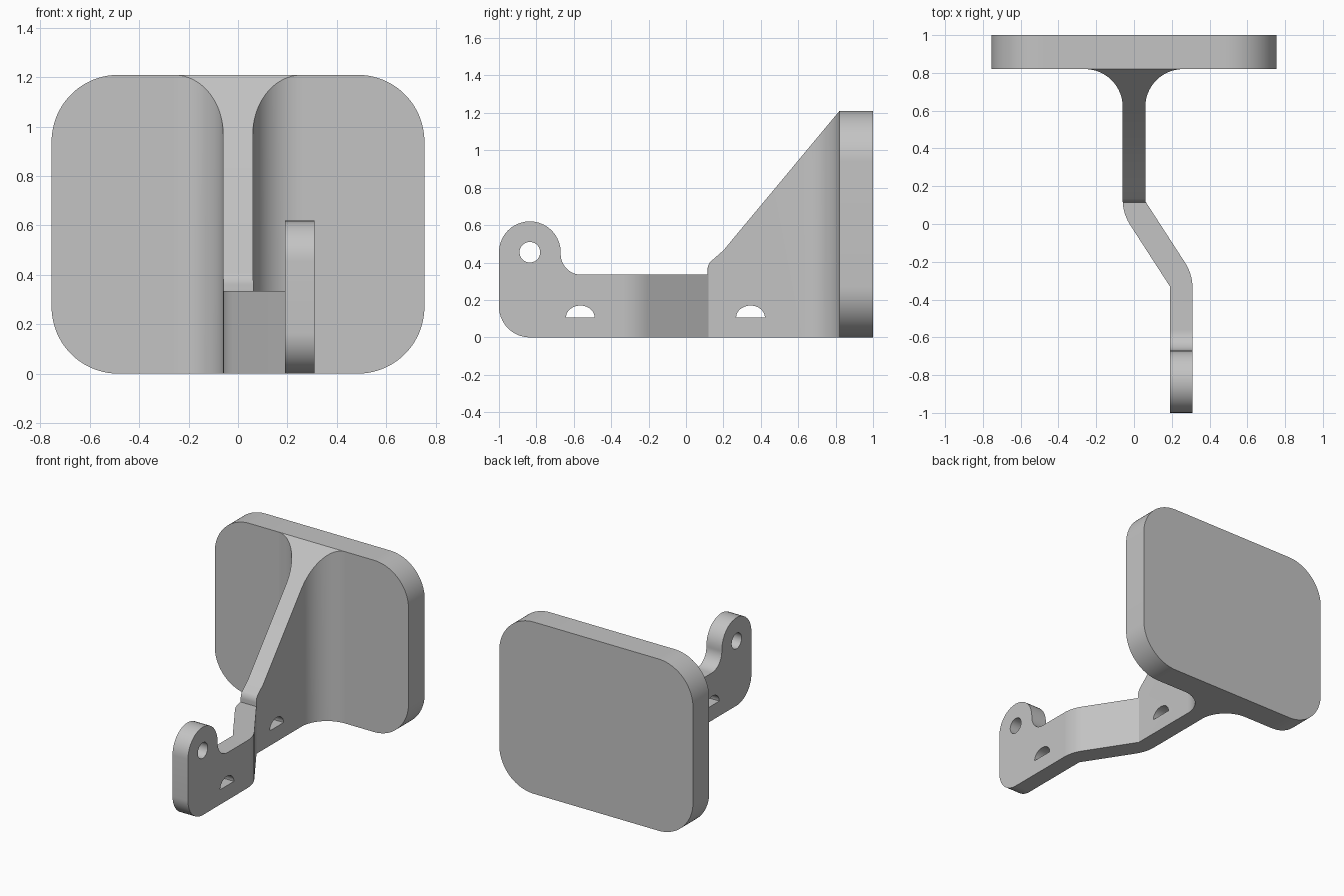
import bpy, bmesh
from math import sin, cos, pi, radians
from mathutils import Vector

cube = bpy.data.objects.get("Cube")
if cube:
    bpy.data.objects.remove(cube, do_unlink=True)

grey = bpy.data.materials.new("plain grey")
grey.use_nodes = True
GREY = (0.55, 0.55, 0.55, 1)
grey.diffuse_color = GREY
grey.node_tree.nodes["Principled BSDF"].inputs["Base Color"].default_value = GREY


def arc(cx, cy, rx, start, end, ry=None, n=20):
    """Points on an arc, angles in degrees."""
    ry = rx if ry is None else ry
    angles = [radians(start + (end - start) * i / n) for i in range(n + 1)]
    return [(cx + rx * cos(a), cy + ry * sin(a)) for a in angles]


def prism(name, outline, axis, low, high):
    """Extrude a closed 2D outline along the x, y or z axis."""
    place = {"x": lambda a, b, d: (d, a, b),
             "y": lambda a, b, d: (a, d, b),
             "z": lambda a, b, d: (a, b, d)}[axis]
    bm = bmesh.new()
    face = bm.faces.new([bm.verts.new(place(a, b, low)) for a, b in outline])
    new = bmesh.ops.extrude_face_region(bm, geom=[face])["geom"]
    bmesh.ops.translate(bm, vec=Vector(place(0, 0, high - low)),
                        verts=[v for v in new if isinstance(v, bmesh.types.BMVert)])
    bmesh.ops.recalc_face_normals(bm, faces=bm.faces)
    mesh = bpy.data.meshes.new(name)
    bm.to_mesh(mesh)
    bm.free()
    mesh.materials.append(grey)
    ob = bpy.data.objects.new(name, mesh)
    bpy.context.collection.objects.link(ob)
    return ob


def combine(ob, tool, operation):
    """Apply a boolean and discard the tool."""
    tool.hide_render = True
    mod = ob.modifiers.new("cut", "BOOLEAN")
    mod.operation, mod.object, mod.solver = operation, tool, "EXACT"
    bpy.context.view_layer.objects.active = ob
    bpy.ops.object.modifier_apply(modifier=mod.name)
    bpy.data.objects.remove(tool, do_unlink=True)


# Rounded back plate
W, H, R, FRONT = 0.755, 1.21, 0.27, 0.82
outline = (arc(W - R, H - R, R, 0, 90) + arc(R - W, H - R, R, 90, 180)
           + arc(R - W, R, R, 180, 270) + arc(W - R, R, R, 270, 360))
plate = prism("back_plate", outline, "y", FRONT, 1)

# Arm seen from above: flared root, double bend, straight tip
T = 0.06
plan = (arc(-T - 0.2, 0.62, 0.2, 90, 0)
        + arc(-T + 0.25, 0.13, 0.25, 180, 212)
        + [(0.19, -0.33), (0.19, -1.1), (0.31, -1.1)]
        + arc(0.06, -0.34, 0.25, 0, 32)
        + [(T, 0.12)]
        + arc(T + 0.2, 0.62, 0.2, 180, 90))
arm = prism("bracket_arm", plan, "z", -0.1, 1.4)

# Arm seen from the side: eyelet end, low bridge, sloping gusset
EYE = (-0.835, 0.455)
side = (arc(-0.835, 0.165, 0.165, 270, 180)
        + arc(*EYE, 0.165, 180, 0)
        + arc(-0.56, 0.445, 0.11, 180, 270)
        + [(0.115, 0.335)]
        + arc(0.185, 0.36, 0.07, 180, 140, n=8)
        + [(0.2, 0.465), (FRONT, H), (0.9, H), (0.9, 0)])
combine(arm, prism("side_profile", side, "x", -0.6, 0.6), "INTERSECT")

# Round eyelet hole and two half-moon slots
combine(arm, prism("eyelet_cutter", arc(*EYE, 0.055, 0, 350, n=35), "x", -0.5, 0.5),
        "DIFFERENCE")
for y in (-0.565, 0.345):
    slot = arc(y, 0.105, 0.077, 0, 180, ry=0.065)
    combine(arm, prism("slot_cutter", slot, "x", -0.5, 0.5), "DIFFERENCE")

# Smooth curves with crisp edges
for ob in (plate, arm):
    bpy.ops.object.select_all(action="DESELECT")
    ob.select_set(True)
    bpy.context.view_layer.objects.active = ob
    bpy.ops.object.shade_smooth_by_angle(angle=radians(25))
